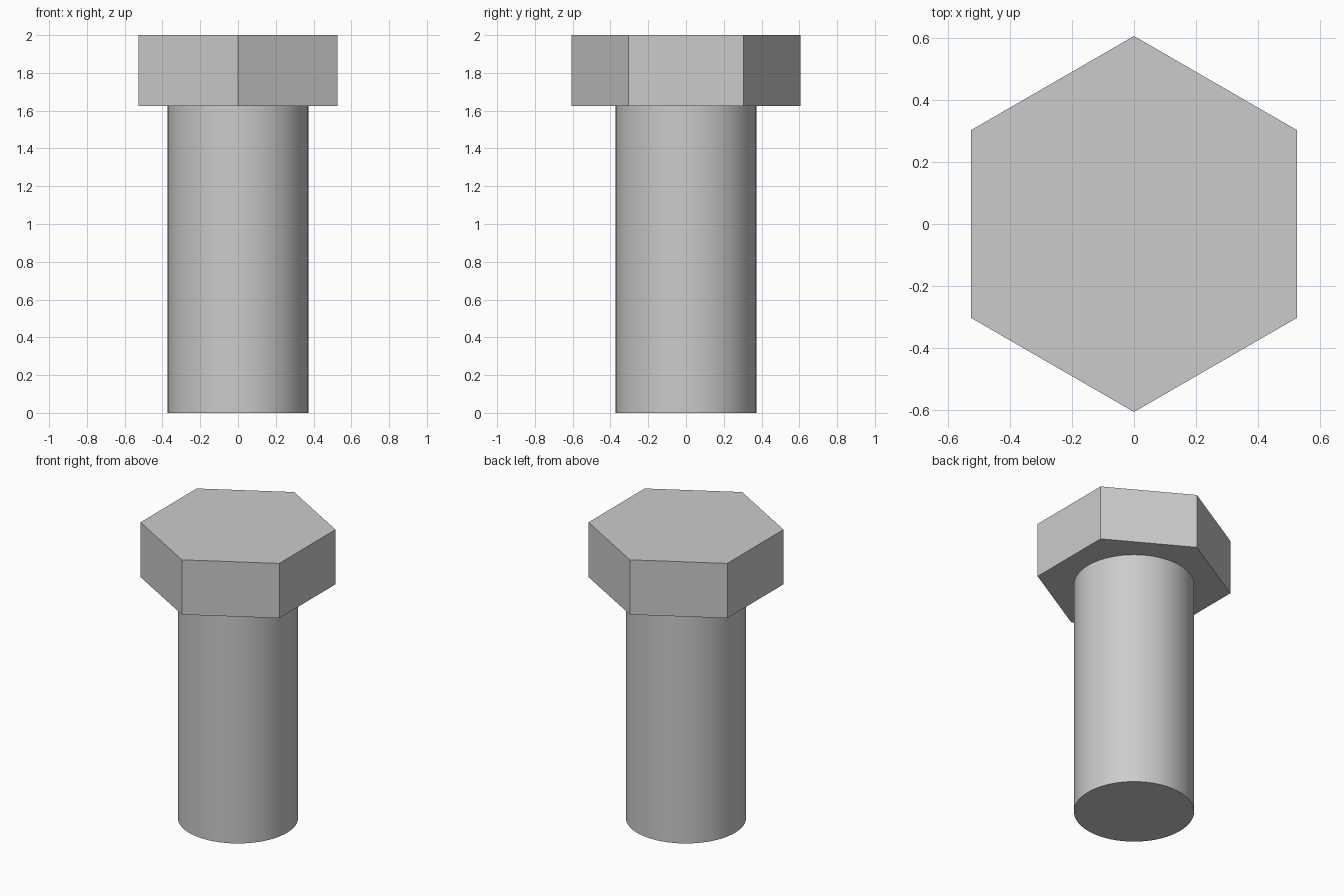
import bpy
import math

default_cube = bpy.data.objects.get("Cube")
if default_cube:
    bpy.data.objects.remove(default_cube, do_unlink=True)

HEAD_BASE = 1.625
TOP = 2.0

# One plain grey metal
steel = bpy.data.materials.new("grey_steel")
steel.use_nodes = True
colour = (0.6, 0.6, 0.6, 1.0)
steel.diffuse_color = colour
steel.node_tree.nodes["Principled BSDF"].inputs["Base Color"].default_value = colour


def prism(name, sides, radius, bottom, top):
    """Upright prism between two heights, with a corner on the y axis."""
    bpy.ops.mesh.primitive_cylinder_add(
        vertices=sides, radius=radius, depth=top - bottom,
        location=(0, 0, (bottom + top) / 2))
    part = bpy.context.object
    part.name = name
    part.data.materials.append(steel)
    return part


# Hexagonal head, flat faced
prism("hex_head", 6, 0.607, HEAD_BASE, TOP)

# Round shank, smooth sides with a sharp end rim
prism("shank", 64, 0.373, 0, HEAD_BASE)
bpy.ops.object.shade_smooth_by_angle(angle=math.radians(30))
